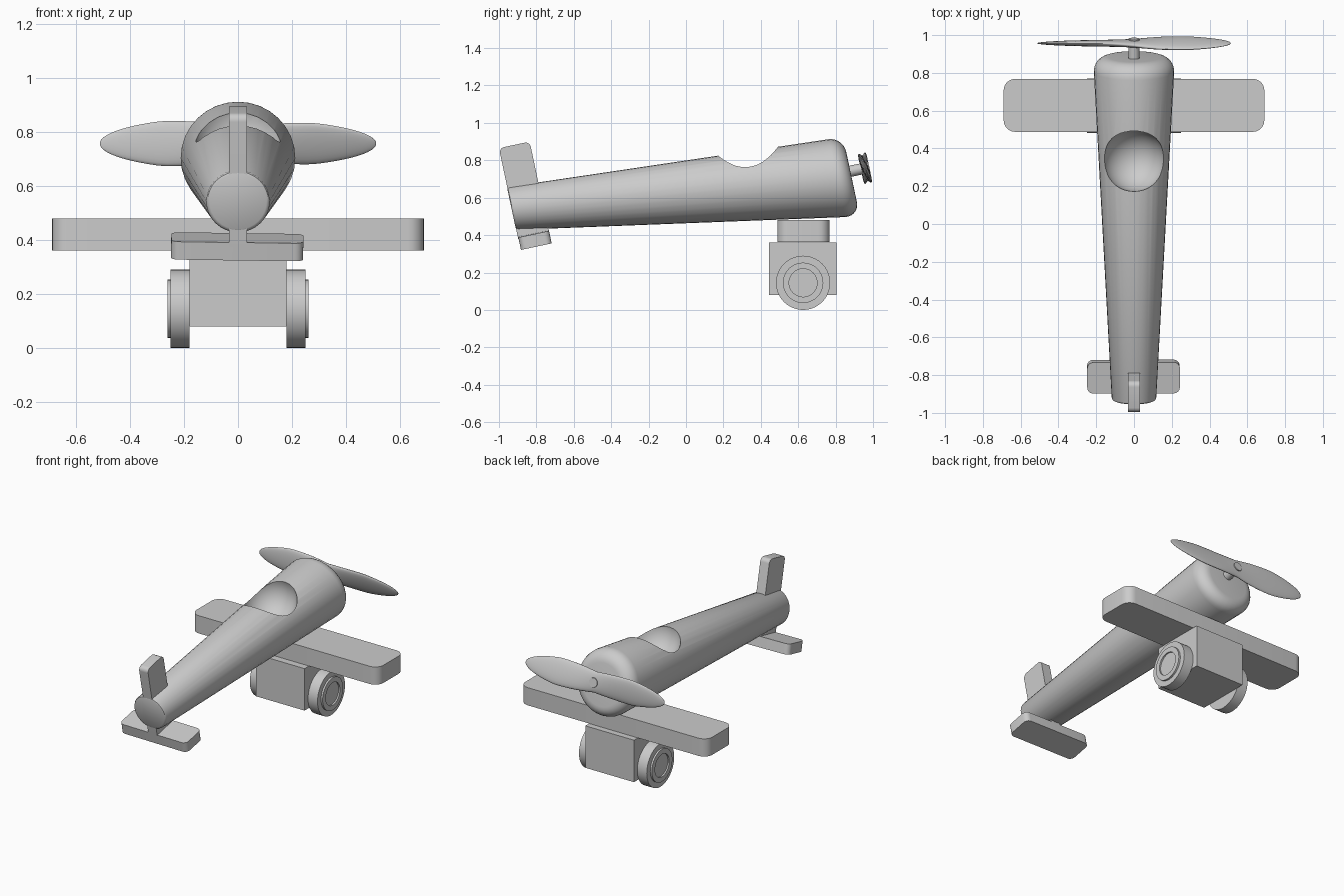
import bpy, bmesh
from math import sin, cos, pi, radians, sqrt, tanh
from mathutils import Vector, Matrix

if "Cube" in bpy.data.objects:
    bpy.data.objects.remove(bpy.data.objects["Cube"])

TILT = radians(12)                                # nose-up attitude of the plane
N = Vector((0, cos(TILT), sin(TILT)))             # local forward
U = Vector((0, -sin(TILT), cos(TILT)))            # local up
X = Vector((1, 0, 0))


def finish(name, bm, angle=35):
    bmesh.ops.recalc_face_normals(bm, faces=bm.faces)
    me = bpy.data.meshes.new(name)
    bm.to_mesh(me)
    bm.free()
    ob = bpy.data.objects.new(name, me)
    bpy.context.collection.objects.link(ob)
    smooth(ob, angle)
    return ob


def smooth(ob, angle=35):
    bpy.ops.object.select_all(action='DESELECT')
    bpy.context.view_layer.objects.active = ob
    ob.select_set(True)
    bpy.ops.object.shade_smooth_by_angle(angle=radians(angle))


def loft(name, rings, angle=35):
    """Skin closed rings of points and cap both ends."""
    bm = bmesh.new()
    loops = [[bm.verts.new(p) for p in r] for r in rings]
    for a, b in zip(loops, loops[1:]):
        for i in range(len(a)):
            j = (i + 1) % len(a)
            bm.faces.new((a[i], a[j], b[j], b[i]))
    bm.faces.new(loops[0])
    bm.faces.new(loops[-1])
    return finish(name, bm, angle)


def ellipse(c, a, b, ra, rb, n):
    return [c + a * (ra * cos(2 * pi * i / n)) + b * (rb * sin(2 * pi * i / n))
            for i in range(n)]


def slab(name, center, size, rot=Matrix(), axis=2, radius=0.0, only=lambda m: True):
    """Box whose edges along one axis are rounded."""
    bm = bmesh.new()
    bmesh.ops.create_cube(bm, size=1)
    bmesh.ops.scale(bm, vec=size, verts=bm.verts)
    if radius:
        edges = [e for e in bm.edges
                 if abs((e.verts[0].co - e.verts[1].co)[axis]) > 1e-4
                 and only((e.verts[0].co + e.verts[1].co) / 2)]
        bmesh.ops.bevel(bm, geom=edges, offset=radius, segments=6,
                        profile=0.5, affect='EDGES')
    bmesh.ops.transform(bm, matrix=Matrix.Translation(center) @ rot, verts=bm.verts)
    return finish(name, bm)


# Fuselage: skewed tapered tube with a well rounded nose
tail_c, nose_c = Vector((0, -0.933, 0.5425)), Vector((0, 0.885, 0.712))
tail_r, nose_r = 0.117, 0.217
length = (nose_c - tail_c).length


def body_ring(d, inset):
    t = d / length
    r = tail_r + (nose_r - tail_r) * t - inset
    return ellipse(tail_c.lerp(nose_c, t), X, U, r, r, 32)


rings = [body_ring(0, 0.012), body_ring(0.004, 0.004), body_ring(0.012, 0)]
B = 0.08
for k in range(8):
    a = pi / 2 * k / 7
    rings.append(body_ring(length - B * (1 - sin(a)), B * (1 - cos(a))))
fuselage = loft("fuselage", rings)

# Cockpit: spherical scoop cut from the top
bm = bmesh.new()
bmesh.ops.create_uvsphere(bm, u_segments=40, v_segments=24, radius=0.165,
                          matrix=Matrix.Translation((0, 0.337, 0.817)))
cutter = finish("cockpit_cutter", bm)
cutter.hide_render = True
mod = fuselage.modifiers.new("cockpit", 'BOOLEAN')
mod.operation, mod.solver, mod.object = 'DIFFERENCE', 'EXACT', cutter
bpy.context.view_layer.objects.active = fuselage
bpy.ops.object.modifier_apply(modifier=mod.name)
bpy.data.objects.remove(cutter)
smooth(fuselage)

# Main wing and undercarriage block
slab("main_wing", (0, 0.628, 0.421), (1.38, 0.28, 0.118), radius=0.06)
slab("undercarriage_block", (0, 0.625, 0.22), (0.36, 0.36, 0.28))

# Wheels with a raised hub ring
profile = [(0.18, 0.145), (0.25, 0.145), (0.25, 0.108), (0.262, 0.108),
           (0.262, 0.075), (0.252, 0.075)]
for side, label in ((1, "right"), (-1, "left")):
    loft(label + "_wheel",
         [ellipse(Vector((side * x, 0.626, 0.145)), Vector((0, 1, 0)),
                  Vector((0, 0, 1)), r, r, 40) for x, r in profile])

# Tail fin (runs through the body down to the stabilizer)
rot = Matrix.Rotation(TILT, 4, 'X')
slab("tail_fin", (0, -0.866, 0.638), (0.066, 0.168, 0.50), rot, 0, 0.028,
     lambda m: m.z > 0)
slab("stabilizer", (-0.003, -0.808, 0.375), (0.49, 0.168, 0.068),
     rot @ Matrix.Rotation(radians(0.8), 4, 'Y'), 2, 0.032)

# Propeller shaft and twisted two-blade propeller
hub = Vector((0, 0.957, 0.758))
loft("propeller_shaft", [ellipse(hub + N * d, X, U, 0.03, 0.03, 24)
                         for d in (-0.12, 0.024)])
blade = []
for k in range(41):
    s = -cos(pi * (0.01 + 0.98 * k / 40))
    x = 0.513 * s
    env = sqrt(max(0, 1 - s * s))
    chord = env * (0.066 + 0.034 * min(1, abs(s) / 0.55))
    lean = TILT + radians(12) * tanh(x / 0.12)
    up, fwd = Vector((0, -sin(lean), cos(lean))), Vector((0, cos(lean), sin(lean)))
    blade.append(ellipse(hub + X * x, up, fwd, chord, 0.019 * env, 24))
loft("propeller", blade, 60)
